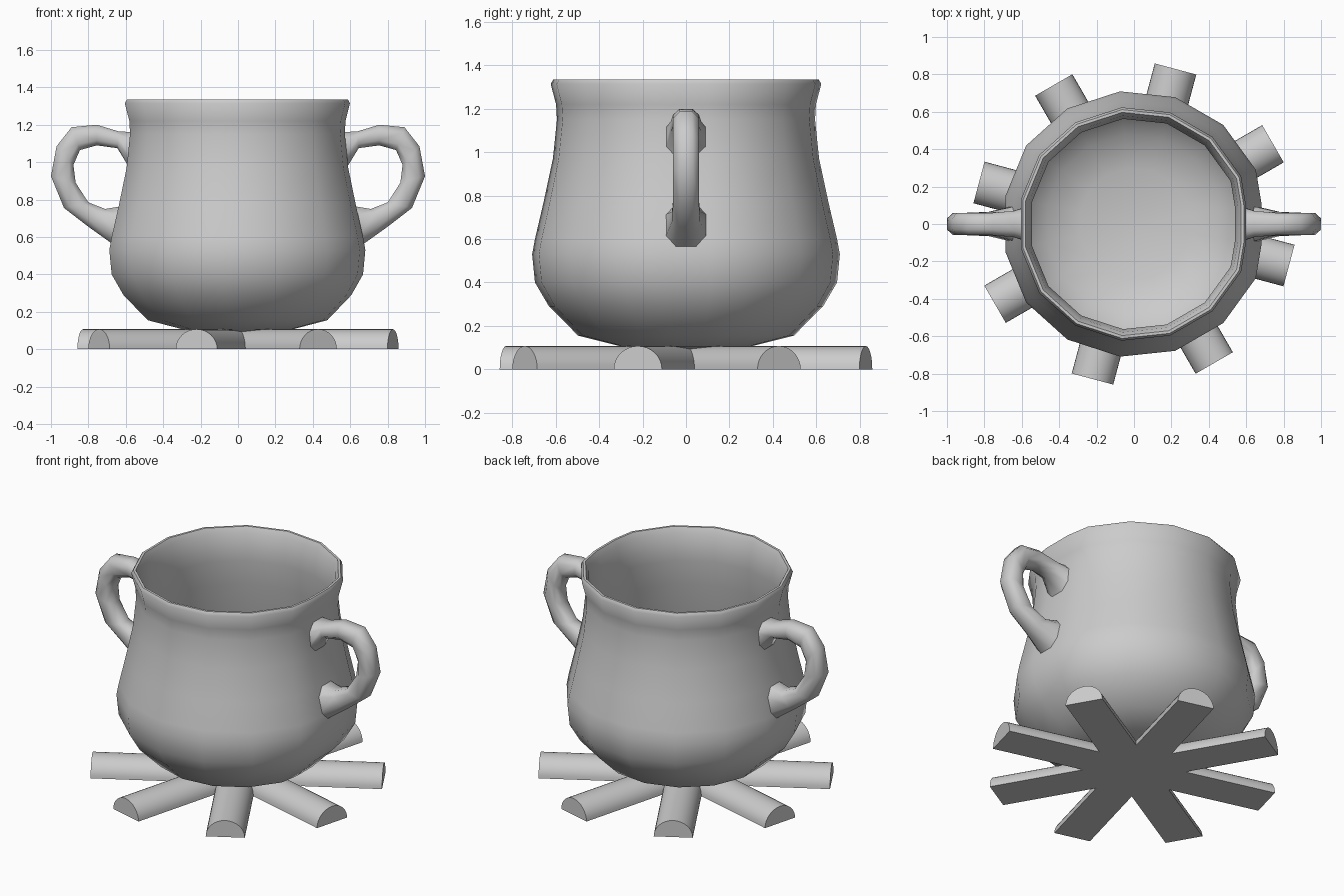
import bpy, bmesh, math

if "Cube" in bpy.data.objects:
    bpy.data.objects.remove(bpy.data.objects["Cube"])


def loft(name, rings, smooth_angle):
    """Skin a list of equal-length vertex rings and cap both ends."""
    bm = bmesh.new()
    vs = [[bm.verts.new(p) for p in ring] for ring in rings]
    n = len(rings[0])
    for a, b in zip(vs, vs[1:]):
        for i in range(n):
            j = (i + 1) % n
            bm.faces.new((a[i], a[j], b[j], b[i]))
    bm.faces.new(vs[0])
    bm.faces.new(vs[-1])
    bmesh.ops.recalc_face_normals(bm, faces=bm.faces[:])
    mesh = bpy.data.meshes.new(name)
    bm.to_mesh(mesh)
    bm.free()
    obj = bpy.data.objects.new(name, mesh)
    bpy.context.collection.objects.link(obj)
    bpy.ops.object.select_all(action='DESELECT')
    obj.select_set(True)
    bpy.context.view_layer.objects.active = obj
    bpy.ops.object.shade_smooth_by_angle(angle=math.radians(smooth_angle))
    return obj


# Pot: low-sided outline, slightly flattened where the handles join
outline = [(0.955, -0.16), (0.955, 0.16)]
for k in range(1, 15):
    a = math.radians(24 * k)
    outline.append((max(math.cos(a), -0.965), math.sin(a)))

# Pot profile (radius, height): outside upward, over the lip, down inside
profile = [(0.04, 0.085), (0.30, 0.105), (0.50, 0.155), (0.635, 0.29),
           (0.70, 0.40), (0.713, 0.53), (0.70, 0.60), (0.66, 0.77),
           (0.617, 0.97), (0.598, 1.15), (0.602, 1.22), (0.627, 1.315),
           (0.615, 1.335), (0.60, 1.335), (0.582, 1.30), (0.565, 1.20),
           (0.565, 1.13), (0.582, 0.97), (0.625, 0.76), (0.672, 0.54),
           (0.66, 0.41), (0.60, 0.31), (0.48, 0.20), (0.30, 0.145),
           (0.04, 0.13)]
loft("pot", [[(r * x, r * y, z) for x, y in outline] for r, z in profile], 50)

# Handles: outer edge, inner edge and half width along the loop
stations = [((0.555, 1.16), (0.575, 0.96), 0.095),
            ((0.64, 1.165), (0.645, 1.075), 0.07),
            ((0.755, 1.2), (0.755, 1.09), 0.06),
            ((0.89, 1.187), (0.845, 1.065), 0.06),
            ((0.97, 1.085), (0.88, 0.985), 0.06),
            ((1.0, 0.925), (0.868, 0.89), 0.06),
            ((0.93, 0.755), (0.80, 0.785), 0.06),
            ((0.80, 0.655), (0.71, 0.75), 0.065),
            ((0.66, 0.555), (0.62, 0.765), 0.095)]
section = [(-1, 0.25), (-1, 0.75), (-0.5, 1), (0.5, 1),
           (1, 0.75), (1, 0.25), (0.5, 0), (-0.5, 0)]
for name, side in (("right_handle", 1), ("left_handle", -1)):
    rings = []
    for (ox, oz), (ix, iz), w in stations:
        rings.append([(side * (ix + (ox - ix) * t), w * s, iz + (oz - iz) * t)
                      for s, t in section])
    loft(name, rings, 50)

# Firewood: four crossing split logs, flat side down
for i in range(4):
    a = math.radians(30 + 45 * i)
    c, s = math.cos(a), math.sin(a)
    arc = [math.pi * k / 16 for k in range(17)]
    rings = []
    for d in (-0.858, 0.858):
        rings.append([(d * c - 0.115 * math.cos(t) * s,
                       d * s + 0.115 * math.cos(t) * c,
                       0.107 * math.sin(t)) for t in arc])
    loft("log_%d" % (i + 1), rings, 30)
